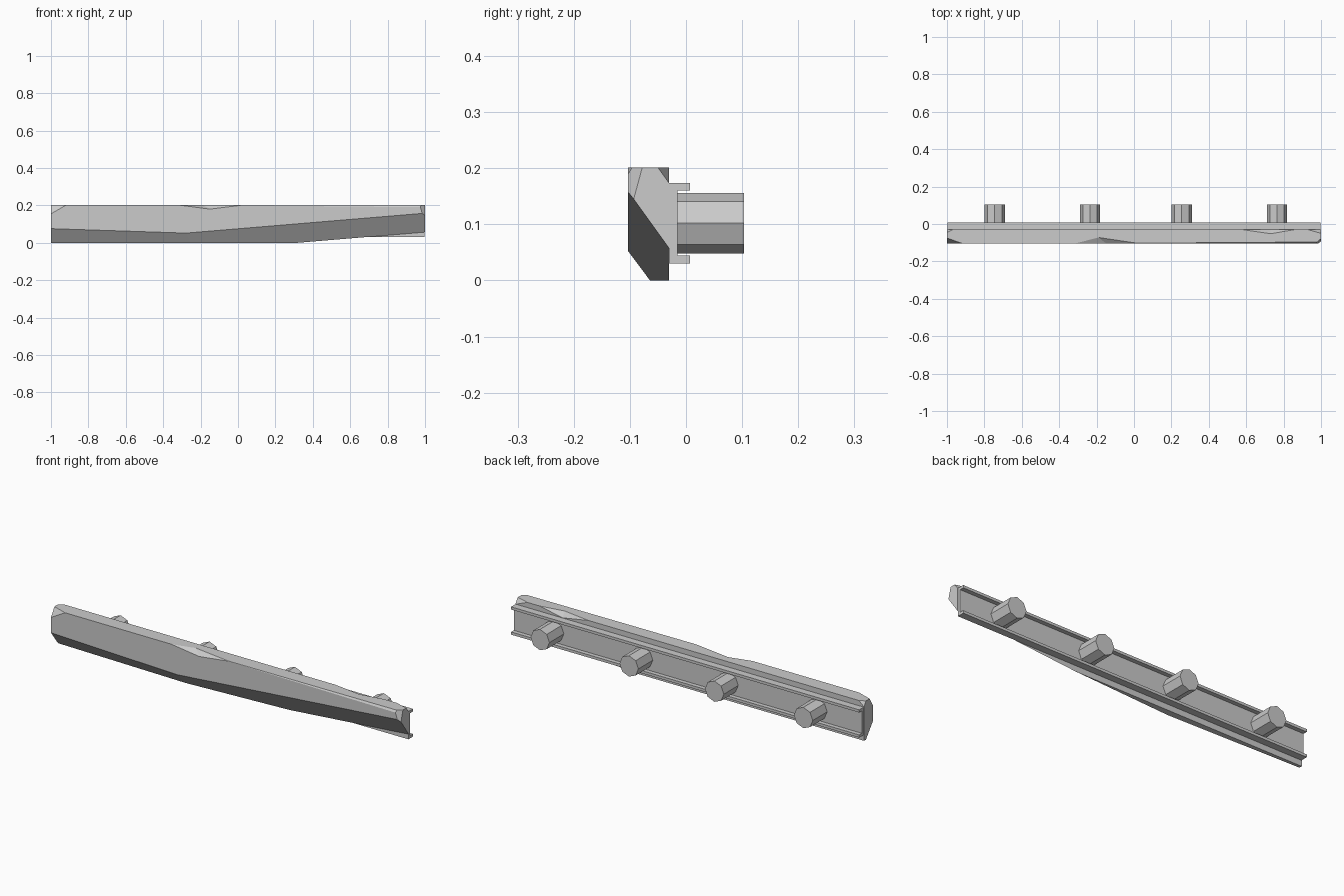
import bpy, bmesh, math
from mathutils import Vector

default = bpy.data.objects.get("Cube")
if default:
    bpy.data.objects.remove(default)

grey = bpy.data.materials.new("light_grey")
grey.use_nodes = True
colour = (0.6, 0.6, 0.6, 1)
grey.diffuse_color = colour
grey.node_tree.nodes["Principled BSDF"].inputs["Base Color"].default_value = colour


def finish(bm, name):
    bmesh.ops.recalc_face_normals(bm, faces=bm.faces)
    mesh = bpy.data.meshes.new(name)
    bm.to_mesh(mesh)
    bm.free()
    mesh.materials.append(grey)
    obj = bpy.data.objects.new(name, mesh)
    bpy.context.collection.objects.link(obj)
    return obj


def hull(bm, points):
    verts = [bm.verts.new(p) for p in points]
    bmesh.ops.convex_hull(bm, input=verts)


FRONT, BACK, TOP = -0.103, -0.03, 0.201
CENTRE = Vector((0, -0.067, 0.1))


def slice_off(bm, a, b, c):
    """Cut along the plane through three points, keeping the middle."""
    a, b, c = Vector(a), Vector(b), Vector(c)
    normal = (b - a).cross(c - a).normalized()
    if normal.dot(CENTRE - a) > 0:
        normal.negate()
    bmesh.ops.bisect_plane(bm, geom=bm.verts[:] + bm.edges[:] + bm.faces[:],
                           plane_co=a, plane_no=normal, clear_outer=True)
    edges = [e for e in bm.edges if e.is_boundary]
    bmesh.ops.holes_fill(bm, edges=edges, sides=0)


# Plank with hewn edges
bm = bmesh.new()
hull(bm, [(x, y, z) for x in (-1, 1) for y in (FRONT, BACK) for z in (0, TOP)])
# Worn lower front edge
slice_off(bm, (-0.9, FRONT, 0), (-0.6, FRONT, 0.025), (-0.6, -0.085, 0))
slice_off(bm, (-0.6, FRONT, 0.025), (0.3, FRONT, 0.033), (0.3, -0.078, 0))
slice_off(bm, (0.3, FRONT, 0.033), (1, FRONT, 0.01), (0.3, -0.078, 0))
# Upper front edge
slice_off(bm, (-0.1, FRONT, TOP), (1, FRONT, 0.19), (1, -0.096, TOP))
# Left and right end corners
slice_off(bm, (-1, -0.075, TOP), (-0.92, FRONT, TOP), (-1, FRONT, 0.155))
slice_off(bm, (-1, -0.045, TOP), (-0.97, BACK, TOP), (-1, BACK, 0.175))
slice_off(bm, (1, -0.078, TOP), (1, -0.1, 0.12), (0.975, FRONT, 0.19))
slice_off(bm, (1, -0.075, 0), (1, FRONT, 0.035), (0.96, FRONT, 0.008))
slice_off(bm, (0.93, BACK, TOP), (1, -0.05, TOP), (1, BACK, 0.173))
plank = finish(bm, "plank")

# Chips knocked out of the top edges
chips = [
    ("front_chip", FRONT, -0.31, 0.02, (-0.19, -0.072, TOP), (-0.15, FRONT, 0.18)),
    ("back_chip", BACK, 0.58, 0.86, (0.73, -0.052, TOP), (0.73, BACK, 0.175)),
]
for name, y, start, end, on_top, on_side in chips:
    out = math.copysign(0.03, y - CENTRE.y)
    bm = bmesh.new()
    hull(bm, [(start, y, TOP), (end, y, TOP), on_top, on_side,
              ((start + end) / 2, y + out, TOP + 0.03)])
    cutter = finish(bm, name + "_cutter")
    cutter.hide_render = True
    cutter.hide_set(True)
    cut = plank.modifiers.new(name, 'BOOLEAN')
    cut.operation = 'DIFFERENCE'
    cut.solver = 'EXACT'
    cut.object = cutter

# Apply the chips and discard the cutters
bpy.context.view_layer.update()
evaluated = plank.evaluated_get(bpy.context.evaluated_depsgraph_get())
chipped = bpy.data.meshes.new_from_object(evaluated)
cutters = [m.object for m in plank.modifiers]
plank.modifiers.clear()
plank.data = chipped
for cutter in cutters:
    bpy.data.objects.remove(cutter)

# Channel rail: one profile swept along the plank
profile = [(BACK, 0.03), (0.007, 0.03), (0.007, 0.044), (-0.015, 0.044),
           (-0.015, 0.16), (0.007, 0.16), (0.007, 0.174), (BACK, 0.174)]
bm = bmesh.new()
face = bm.faces.new([bm.verts.new((-0.998, y, z)) for y, z in profile])
ext = bmesh.ops.extrude_face_region(bm, geom=[face], use_keep_orig=True)
bmesh.ops.translate(bm, vec=(1.996, 0, 0),
                    verts=[v for v in ext["geom"] if isinstance(v, bmesh.types.BMVert)])
finish(bm, "channel_rail")

# Octagonal pegs on the back
for i, x in enumerate((-0.745, -0.235, 0.255, 0.765)):
    bpy.ops.mesh.primitive_cylinder_add(vertices=8, radius=0.054, depth=0.122,
                                        location=(x, 0.042, 0.102),
                                        rotation=(math.pi / 2, 0, 0))
    peg = bpy.context.object
    peg.name = f"peg_{i + 1}"
    peg.data.materials.append(grey)
